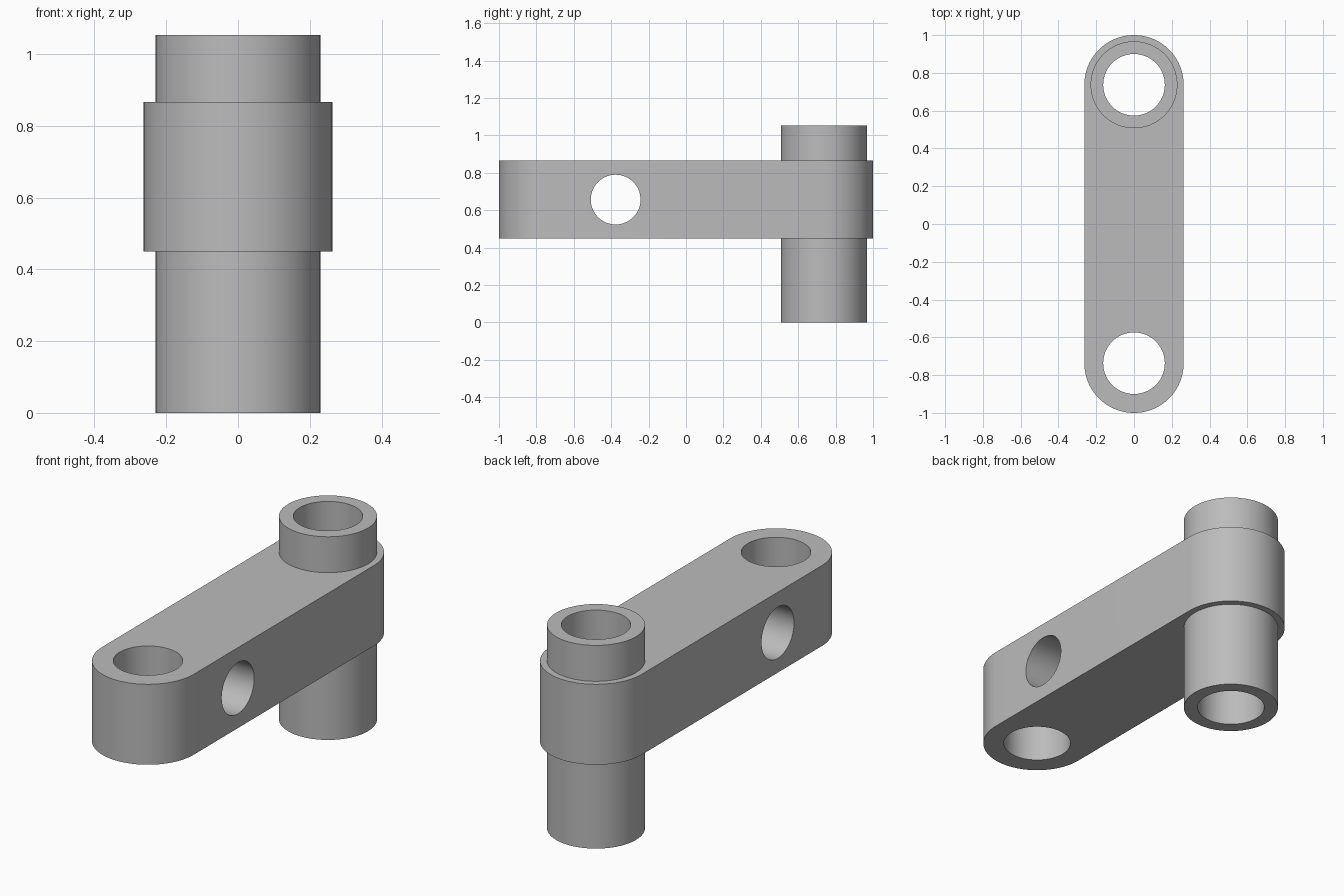
import bpy, bmesh
from math import pi, cos, sin, radians

if "Cube" in bpy.data.objects:
    bpy.data.objects.remove(bpy.data.objects["Cube"], do_unlink=True)

ARM_R, ARM_BOTTOM, ARM_TOP = 0.263, 0.45, 0.867
END_Y = 0.737
TUBE_R, TUBE_TOP = 0.23, 1.053
BORE_R = 0.163
SIDES = 96

grey = bpy.data.materials.new("plain_grey")
grey.use_nodes = True
colour = (0.5, 0.5, 0.5, 1)
grey.diffuse_color = colour
grey.node_tree.nodes["Principled BSDF"].inputs["Base Color"].default_value = colour


def cylinder(name, radius, depth, location, rotation=(0, 0, 0)):
    bpy.ops.mesh.primitive_cylinder_add(vertices=SIDES, radius=radius, depth=depth,
                                        location=location, rotation=rotation)
    obj = bpy.context.object
    obj.name = name
    return obj


def combine(body, tool, operation):
    """Apply a boolean to body, then discard the tool."""
    tool.hide_render = True
    bpy.context.view_layer.objects.active = body
    mod = body.modifiers.new("combine", "BOOLEAN")
    mod.operation, mod.solver, mod.object = operation, "EXACT", tool
    bpy.ops.object.modifier_apply(modifier=mod.name)
    bpy.data.objects.remove(tool, do_unlink=True)


# Round-ended arm: a slot outline extruded upwards
bm = bmesh.new()
half = SIDES // 2
outline = []
for end, start in ((1, 0), (-1, pi)):
    for i in range(half + 1):
        a = start + pi * i / half
        outline.append(bm.verts.new((ARM_R * cos(a), end * END_Y + ARM_R * sin(a), ARM_BOTTOM)))
base = bm.faces.new(outline)
top = bmesh.ops.extrude_face_region(bm, geom=[base])["geom"]
bmesh.ops.translate(bm, vec=(0, 0, ARM_TOP - ARM_BOTTOM),
                    verts=[g for g in top if isinstance(g, bmesh.types.BMVert)])
bmesh.ops.recalc_face_normals(bm, faces=bm.faces)
mesh = bpy.data.meshes.new("link_arm")
bm.to_mesh(mesh)
bm.free()
arm = bpy.data.objects.new("link_arm", mesh)
bpy.context.collection.objects.link(arm)

# Tall sleeve through the back end
combine(arm, cylinder("sleeve", TUBE_R, TUBE_TOP, (0, END_Y, TUBE_TOP / 2)), "UNION")

# Vertical bores at both ends
for y in (END_Y, -END_Y):
    combine(arm, cylinder("bore_cutter", BORE_R, 3, (0, y, 0.5)), "DIFFERENCE")

# Cross hole through the sides
combine(arm, cylinder("cross_hole_cutter", 0.133, 2, (0, -0.376, 0.657), (0, pi / 2, 0)),
        "DIFFERENCE")

arm.data.materials.clear()
arm.data.materials.append(grey)
for face in arm.data.polygons:
    face.material_index = 0

# Smooth round walls, crisp rims
bpy.ops.object.select_all(action="DESELECT")
arm.select_set(True)
bpy.context.view_layer.objects.active = arm
bpy.ops.object.shade_smooth_by_angle(angle=radians(30))
